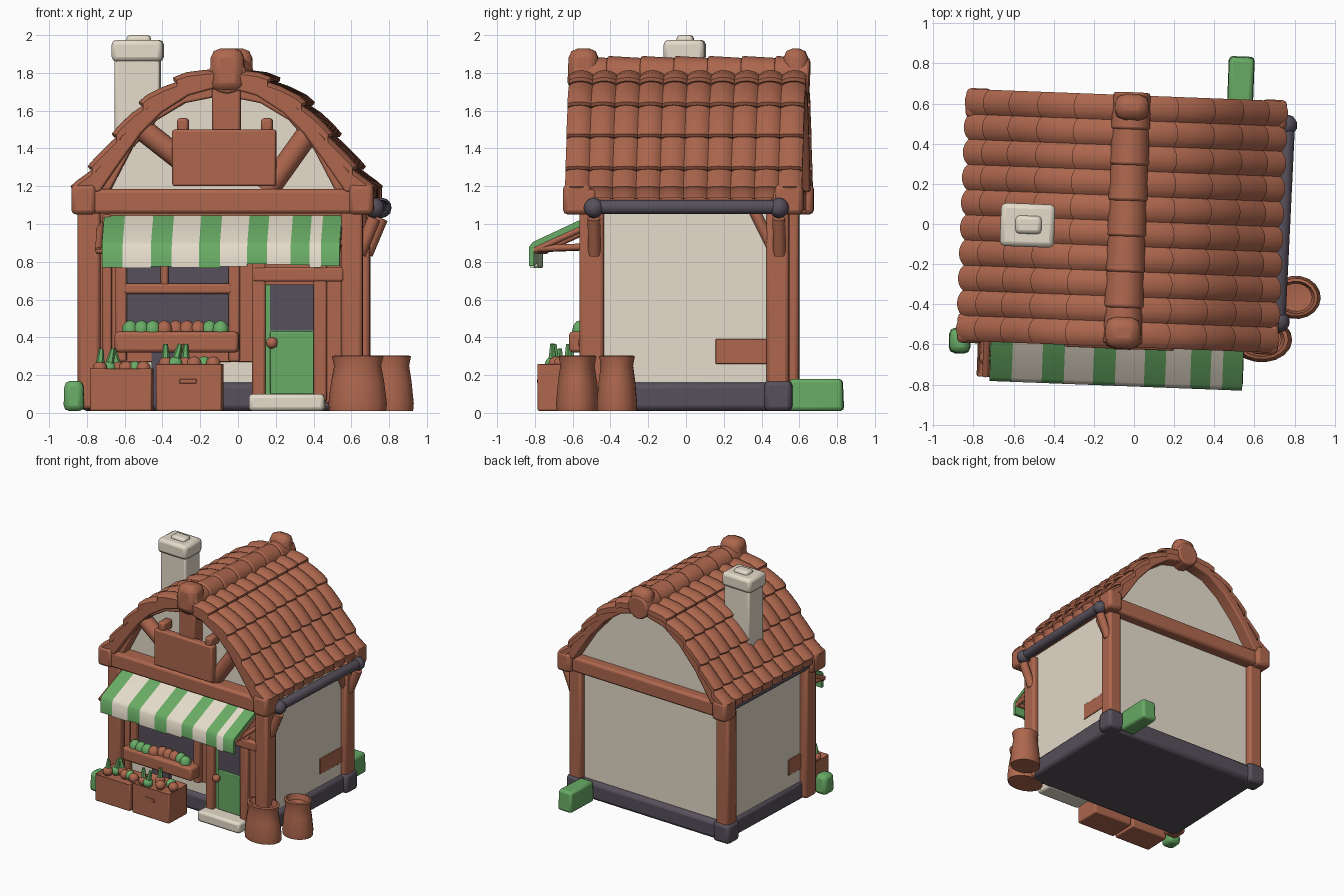
import bpy, bmesh, math, random
from mathutils import Vector, Matrix

random.seed(4)
if "Cube" in bpy.data.objects:
    bpy.data.objects.remove(bpy.data.objects["Cube"])


def material(name, rgb):
    m = bpy.data.materials.new(name)
    m.use_nodes = True
    m.diffuse_color = (*rgb, 1)
    m.node_tree.nodes["Principled BSDF"].inputs["Base Color"].default_value = (*rgb, 1)
    return m


BROWN = material("terracotta", (0.42, 0.135, 0.075))
CREAM = material("cream plaster", (0.78, 0.71, 0.59))
GREEN = material("leaf green", (0.14, 0.41, 0.13))
DARK = material("slate purple", (0.095, 0.08, 0.105))
# The whole shop sits slightly turned
TURN = Matrix.Translation((0.02, 0, 0)) @ Matrix.Rotation(math.radians(-2.2), 4, 'Z')
CX = -0.08


def finish(name, bm, mat, bevel=0.0):
    bmesh.ops.recalc_face_normals(bm, faces=bm.faces)
    me = bpy.data.meshes.new(name)
    bm.to_mesh(me)
    bm.free()
    me.materials.append(mat)
    ob = bpy.data.objects.new(name, me)
    bpy.context.collection.objects.link(ob)
    ob.matrix_world = TURN
    if bevel:
        mod = ob.modifiers.new("soft_edges", 'BEVEL')
        mod.width, mod.segments, mod.limit_method = bevel, 2, 'ANGLE'
    bpy.ops.object.select_all(action='DESELECT')
    ob.select_set(True)
    bpy.context.view_layer.objects.active = ob
    bpy.ops.object.shade_smooth_by_angle(angle=math.radians(40))
    return ob


def box(name, x, y, z, mat, bevel=0.012, taper=1.0):
    bm = bmesh.new()
    bmesh.ops.create_cube(bm, size=1)
    for v in bm.verts:
        k = taper if v.co.z > 0 else 1
        v.co = [(a + b) / 2 + c * s * (b - a)
                for (a, b), c, s in zip((x, y, z), v.co, (k, k, 1))]
    return finish(name, bm, mat, bevel)


def prism(name, pts, lo, hi, mat, axis='y', bevel=0.01):
    """Extrude an outline: (x, z) along y, or (y, z) along x."""
    bm = bmesh.new()
    place = (lambda p, d: (p[0], d, p[1])) if axis == 'y' else (lambda p, d: (d, *p))
    a = [bm.verts.new(place(p, lo)) for p in pts]
    b = [bm.verts.new(place(p, hi)) for p in pts]
    bm.faces.new(a)
    bm.faces.new(b[::-1])
    for i in range(len(a)):
        j = (i + 1) % len(a)
        bm.faces.new((a[i], a[j], b[j], b[i]))
    return finish(name, bm, mat, bevel)


def rod(name, p, q, r, mat, r2=None, sides=10, bevel=0.0):
    p, q = Vector(p), Vector(q)
    d = q - p
    bm = bmesh.new()
    m = Matrix.Translation((p + q) / 2) @ d.to_track_quat('Z', 'Y').to_matrix().to_4x4()
    bmesh.ops.create_cone(bm, cap_ends=True, segments=sides, radius1=r,
                          radius2=r if r2 is None else r2, depth=d.length, matrix=m)
    return finish(name, bm, mat, bevel)


def blob(name, c, r, mat, squash=1.0):
    bm = bmesh.new()
    bmesh.ops.create_icosphere(bm, subdivisions=2, radius=r)
    for v in bm.verts:
        v.co = Vector(c) + Vector((v.co.x, v.co.y, v.co.z * squash))
    return finish(name, bm, mat)


def lathe(name, profile, c, stretch, mat):
    bm = bmesh.new()
    vs = [bm.verts.new((r, 0, z)) for r, z in profile]
    es = [bm.edges.new(e) for e in zip(vs, vs[1:])]
    bmesh.ops.spin(bm, geom=vs + es, cent=(0, 0, 0), axis=(0, 0, 1),
                   angle=math.tau, steps=18)
    bmesh.ops.remove_doubles(bm, verts=bm.verts, dist=0.0005)
    for v in bm.verts:
        v.co = (c[0] + v.co.x * stretch, c[1] + v.co.y, v.co.z)
    return finish(name, bm, mat)


def mirrored(half):
    return [(CX - x, z) for x, z in half[:0:-1]] + [(CX + x, z) for x, z in half]


# Body, footing and corner posts
box("plaster_walls", (-0.79, 0.615), (-0.46, 0.52), (0.1, 1.17), CREAM)
box("footing", (-0.81, 0.645), (-0.49, 0.56), (0.01, 0.16), DARK, 0.03)
for side, (x0, x1) in {"left": (0.545, 0.66), "right": (-0.85, -0.73)}.items():
    box(side + "_front_post", (x0, x1), (-0.54, -0.41), (0.02, 1.1), BROWN, 0.02)
    box(side + "_back_post", (x0, x1), (0.45, 0.57), (0.1, 1.1), BROWN, 0.02)
    box(side + "_back_foot", (x0 - 0.015, x1 + 0.015), (0.44, 0.585), (0.01, 0.17), DARK, 0.025)
box("left_wall_patch", (0.60, 0.621), (0.18, 0.46), (0.26, 0.39), BROWN, 0.004)
box("right_wall_patch", (-0.796, -0.77), (-0.42, -0.26), (0.26, 0.39), BROWN, 0.004)

# Gables and arched timbers
ROOF = [(0, 1.80), (0.2, 1.75), (0.355, 1.66), (0.475, 1.54), (0.585, 1.39), (0.69, 1.25), (0.76, 1.17)]
FRONT = [(0, 1.68), (0.2, 1.64), (0.35, 1.55), (0.48, 1.40), (0.6, 1.17)]
BACK = [(0, 1.73), (0.2, 1.68), (0.35, 1.57), (0.5, 1.4), (0.65, 1.17)]
EDGE = [(0, 1.73), (0.18, 1.68), (0.32, 1.59), (0.43, 1.48), (0.54, 1.33), (0.65, 1.17)]
prism("attic", mirrored(ROOF), -0.49, 0.53, CREAM, bevel=0)
for name, inner, y0, y1 in (("front_arch", FRONT, -0.565, -0.48), ("back_arch", BACK, 0.51, 0.58),
                            ("front_verge", EDGE, -0.61, -0.5), ("back_verge", BACK, 0.54, 0.63)):
    prism(name, mirrored(ROOF) + mirrored(inner)[::-1], y0, y1, BROWN)
box("front_beam", (-0.87, 0.72), (-0.61, -0.45), (1.055, 1.185), BROWN, 0.02)
box("back_beam", (-0.85, 0.71), (0.48, 0.61), (1.055, 1.18), BROWN, 0.02)
for s in (-1, 1):
    for y in (-0.55, 0.57):
        box("beam_end", sorted((CX + s * 0.67, CX + s * 0.8)), (y - 0.075, y + 0.075),
            (1.05, 1.21), BROWN, 0.025)
    box("eave_board", sorted((CX + s * 0.64, CX + s * 0.75)), (-0.58, 0.6), (1.12, 1.19), BROWN)
rod("left_gable_brace", (0.40, -0.53, 1.52), (0.15, -0.53, 1.17), 0.06, BROWN)
rod("right_gable_brace", (-0.53, -0.53, 1.52), (-0.25, -0.53, 1.30), 0.06, BROWN)
box("king_post", (-0.135, 0.015), (-0.59, -0.48), (1.45, 1.78), BROWN)

# Tiled roof: stepped courses down the slope, rounded tiles along it
def slope(t):
    f = min(t * (len(ROOF) - 1), len(ROOF) - 1.001)
    i = int(f)
    a, b = Vector(ROOF[i]), Vector(ROOF[i + 1])
    d = (b - a).normalized()
    return a.lerp(b, f - i), Vector((-d.y, d.x))


COURSES, TILES, STEPS = 5, 10, 8
for s in (-1, 1):
    bm = bmesh.new()
    rows = []
    for k in range(COURSES):
        for f, lift in ((0, 0.0), (0.35, 0.014), (0.75, 0.026), (0.97, 0.030), (1, 0.012)):
            p, n = slope((k + f) / COURSES)
            row = []
            for j in range(TILES * STEPS + 1):
                y = -0.615 + 1.255 * j / (TILES * STEPS)
                wave = abs(math.sin(math.pi * j / STEPS)) ** 0.7
                q = p + n * (lift + 0.024 * wave)
                if f > 0.9:
                    q += Vector((n.y, -n.x)) * 0.012 * wave
                row.append(bm.verts.new((CX + s * q.x, y, q.y)))
            rows.append(row)
    for a, b in zip(rows, rows[1:]):
        for i in range(len(a) - 1):
            bm.faces.new((a[i], a[i + 1], b[i + 1], b[i]))
    # Turn the edge down so the roof has thickness
    rim = [e for e in bm.edges if e.is_boundary]
    new = bmesh.ops.extrude_edge_only(bm, edges=rim)["geom"]
    for v in new:
        if isinstance(v, bmesh.types.BMVert):
            v.co.z -= 0.045
    finish("roof_tiles", bm, BROWN)

# Ridge caps, with heavier end caps
for i in range(7):
    y = -0.60 + i * 0.178
    rod("ridge_cap", (-0.055, y, 1.79), (-0.055, y + 0.185, 1.785), 0.1, BROWN, 0.094, 14, 0.012)
box("front_ridge_end", (-0.15, 0.04), (-0.63, -0.46), (1.70, 1.93), BROWN, 0.05, 0.9)
box("back_ridge_end", (-0.145, 0.04), (0.51, 0.65), (1.71, 1.93), BROWN, 0.05, 0.9)

# Chimney
box("chimney_shaft", (-0.67, -0.43), (-0.115, 0.07), (1.4, 1.9), CREAM, 0.015)
box("chimney_cap", (-0.685, -0.415), (-0.135, 0.08), (1.86, 1.975), CREAM, 0.025)
box("chimney_pot", (-0.61, -0.48), (-0.07, 0.02), (1.95, 2.0), CREAM, 0.02)

# Gutters and their brackets
rod("left_gutter", (0.715, -0.48, 1.09), (0.725, 0.55, 1.09), 0.04, DARK, bevel=0.01)
rod("right_gutter", (-0.82, -0.47, 1.11), (-0.82, 0.52, 1.11), 0.03, DARK, bevel=0.01)
for y in (-0.46, 0.52):
    blob("gutter_joint", (0.72, y, 1.085), 0.055, DARK)
    rod("gutter_bracket", (0.64, y, 0.84), (0.72, y, 1.03), 0.035, BROWN)
rod("wall_brace", (0.62, 0.49, 0.86), (0.62, 0.38, 1.08), 0.03, BROWN)

# Hanging sign
box("sign_board", (-0.345, 0.205), (-0.625, -0.56), (1.2, 1.5), BROWN, 0.012)
for x in (-0.29, 0.155):
    box("sign_hook", (x - 0.03, x + 0.03), (-0.61, -0.5), (1.48, 1.56), BROWN, 0.015)

# Shop front: panelling, window and door
box("front_panel", (-0.75, 0.58), (-0.485, -0.45), (0.27, 1.07), BROWN, 0.004)
box("window_glass", (-0.6, -0.05), (-0.494, -0.47), (0.42, 0.86), DARK, 0)
box("window_gap", (-0.46, -0.3), (-0.491, -0.45), (0.14, 0.34), DARK, 0)
for x in (-0.62, -0.02):
    box("window_jamb", (x - 0.03, x + 0.03), (-0.525, -0.46), (0.27, 1.0), BROWN)
box("window_rail", (-0.61, -0.03), (-0.525, -0.47), (0.63, 0.685), BROWN)
box("window_mullion", (-0.41, -0.37), (-0.52, -0.47), (0.66, 0.9), BROWN)
box("panel_strip", (-0.72, -0.67), (-0.505, -0.46), (0.1, 1.05), BROWN)
box("door_leaf", (0.13, 0.402), (-0.495, -0.45), (0.09, 0.68), GREEN, 0.004)
box("door_glass", (0.17, 0.402), (-0.502, -0.48), (0.435, 0.68), DARK, 0)
box("door_lower_panel", (0.17, 0.402), (-0.506, -0.48), (0.1, 0.43), GREEN, 0.006)
for x in (0.11, 0.435):
    box("door_jamb", (x - 0.035, x + 0.035), (-0.535, -0.45), (0.06, 0.8), BROWN)
box("door_wing", (0.46, 0.56), (-0.5, -0.45), (0.05, 1.0), BROWN)
box("door_lintel", (0.08, 0.56), (-0.54, -0.45), (0.695, 0.77), BROWN)
box("door_step", (0.06, 0.46), (-0.62, -0.46), (0.01, 0.1), CREAM, 0.02)
blob("door_knob", (0.18, -0.535, 0.37), 0.032, BROWN)

# Striped awning on a timber frame
stripes = (-0.71, -0.6, -0.45, -0.34, -0.195, -0.085, 0.06, 0.165, 0.29, 0.39, 0.45, 0.55)
for i, (a, b) in enumerate(zip(stripes, stripes[1:])):
    drop = 0.775 + random.uniform(-0.01, 0.015)
    prism("awning_stripe", [(-0.49, 1.045), (-0.79, 0.905), (-0.81, 0.88), (-0.81, drop),
                            (-0.785, drop), (-0.785, 0.875), (-0.49, 1.01)],
          a, b, CREAM if i % 2 else GREEN, 'x', 0)
for x in (-0.73, 0.535):
    rod("awning_arm", (x, -0.48, 1.0), (x, -0.785, 0.86), 0.018, BROWN)
    rod("awning_stay", (x, -0.5, 0.88), (x, -0.76, 0.87), 0.018, BROWN)
rod("awning_rail", (-0.74, -0.77, 0.86), (0.53, -0.77, 0.86), 0.018, BROWN)

# Window shelf with goods
box("window_shelf", (-0.65, 0.005), (-0.62, -0.47), (0.32, 0.43), BROWN, 0.018)
for i in range(9):
    x = -0.57 + i * 0.06
    blob("shelf_goods", (x, -0.55 + random.uniform(-0.02, 0.02), 0.435), 0.045,
         GREEN if i in (0, 1, 2, 7, 8) else BROWN, 1.25)

# Crates of vegetables
for x0, x1, top in ((-0.775, -0.445, 0.24), (-0.425, -0.075, 0.265)):
    crate = box("crate", (x0, x1), (-0.79, -0.56), (0.01, top), BROWN, 0.01)
    bm = bmesh.new()
    bm.from_mesh(crate.data)
    lid = [f for f in bm.faces if f.normal.z > 0.9]
    bmesh.ops.inset_region(bm, faces=lid, thickness=0.025)
    bmesh.ops.translate(bm, verts=lid[0].verts, vec=(0, 0, -0.04))
    bm.to_mesh(crate.data)
    bm.free()
    for i in range(6):
        x = x0 + 0.05 + i * (x1 - x0 - 0.1) / 5
        y = random.uniform(-0.73, -0.62)
        blob("vegetable", (x, y, top - 0.005), 0.04, GREEN if i % 3 == 1 else BROWN)
        if i < 3:
            rod("leaf", (x, y, top), (x + random.uniform(-0.03, 0.03), y, top + 0.1),
                0.026, GREEN, 0.012, 6)
box("crate_handle", (-0.30, -0.21), (-0.797, -0.78), (0.155, 0.18), BROWN, 0.004)

# Open sacks beside the door
for x, y, r, stretch in ((0.635, -0.55, 0.115, 1.35), (0.80, -0.335, 0.108, 1.15)):
    lathe("sack", [(0, 0.01), (r * 0.97, 0.01), (r, 0.05), (r * 0.9, 0.17), (r * 0.8, 0.25),
                   (r * 0.88, 0.3), (r * 0.75, 0.305), (r * 0.65, 0.26), (0, 0.25)],
          (x, y), stretch, BROWN)

# Clipped hedges at two corners
box("front_hedge", (-0.92, -0.81), (-0.68, -0.55), (0.01, 0.17), GREEN, 0.03, 0.9)
box("back_hedge", (0.42, 0.55), (0.56, 0.855), (0.01, 0.18), GREEN, 0.02, 0.95)
